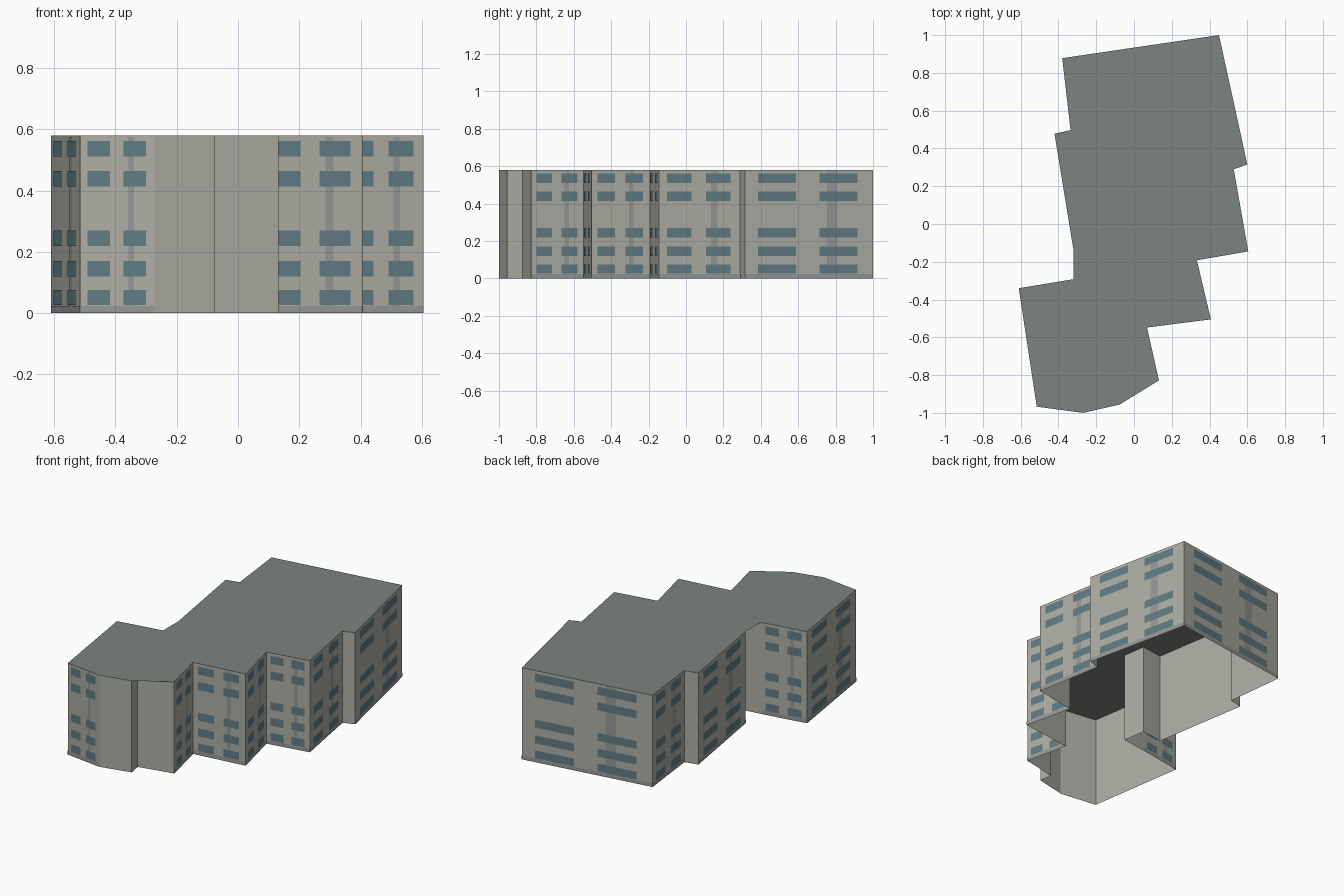
import bpy
import bmesh
from mathutils import Vector

if "Cube" in bpy.data.objects:
    bpy.data.objects.remove(bpy.data.objects["Cube"])

H = 0.58
# Footprint, counter-clockwise; third value marks a wall (to the next corner) with windows
PLAN = [
    (-0.515, -0.967, 1), (-0.27, -1.0, 0), (-0.076, -0.956, 0), (-0.09, -0.875, 0),
    (0.132, -0.828, 1), (0.069, -0.548, 1), (0.407, -0.505, 1), (0.333, -0.192, 1),
    (0.605, -0.145, 1), (0.528, 0.29, 0), (0.60, 0.315, 1), (0.45, 1.0, 1),
    (-0.38, 0.878, 1), (-0.336, 0.497, 0), (-0.421, 0.478, 1), (-0.32, -0.14, 0),
    (-0.174, -0.12, 0), (-0.153, -0.268, 0), (-0.32, -0.292, 1), (-0.61, -0.34, 1),
]
ROWS = [(0.026, 0.075), (0.12, 0.17), (0.22, 0.27), (0.413, 0.464), (0.511, 0.562)]
COLUMNS = [(0.10, 0.40), (0.58, 0.88)]


def make_material(name, color):
    mat = bpy.data.materials.new(name)
    mat.diffuse_color = (*color, 1)
    mat.use_nodes = True
    mat.node_tree.nodes["Principled BSDF"].inputs["Base Color"].default_value = mat.diffuse_color
    return mat


def make_object(name, bm, mats):
    mesh = bpy.data.meshes.new(name)
    bm.to_mesh(mesh)
    bm.free()
    for m in mats:
        mesh.materials.append(m)
    obj = bpy.data.objects.new(name, mesh)
    bpy.context.collection.objects.link(obj)
    return obj


wall_mat = make_material("wall", (0.42, 0.42, 0.375))
roof_mat = make_material("roof", (0.20, 0.23, 0.22))
glass_mat = make_material("glass", (0.12, 0.20, 0.23))
strip_mat = make_material("strip", (0.30, 0.315, 0.31))

# Open-bottomed shell: walls and flat roof
bm = bmesh.new()
low = [bm.verts.new((x, y, 0)) for x, y, _ in PLAN]
high = [bm.verts.new((x, y, H)) for x, y, _ in PLAN]
n = len(PLAN)
for i in range(n):
    j = (i + 1) % n
    bm.faces.new((low[i], low[j], high[j], high[i]))
roof = bm.faces.new(high)
roof.material_index = 1
bmesh.ops.triangulate(bm, faces=[roof])
make_object("building_shell", bm, [wall_mat, roof_mat])


def add_panels(name, mat, offset, rects):
    """Flat rectangles (u0, u1, z0, z1) laid on every windowed wall."""
    bm = bmesh.new()
    for i, (x, y, windowed) in enumerate(PLAN):
        if not windowed:
            continue
        a = Vector((x, y, 0))
        b = Vector((*PLAN[(i + 1) % n][:2], 0))
        d = b - a
        out = Vector((d.y, -d.x, 0)).normalized() * offset
        for u0, u1, z0, z1 in rects:
            corners = [(u0, z0), (u1, z0), (u1, z1), (u0, z1)]
            bm.faces.new([bm.verts.new(a + d * u + out + Vector((0, 0, z)))
                          for u, z in corners])
    make_object(name, bm, [mat])


# Plinth band, vertical strip and window panes
add_panels("plinth_band", strip_mat, 0.001, [(0, 1, 0, 0.024)])
add_panels("vertical_strips", strip_mat, 0.001, [(0.64, 0.72, 0.024, 0.575)])
add_panels("window_panes", glass_mat, 0.002,
           [(u0, u1, z0, z1) for u0, u1 in COLUMNS for z0, z1 in ROWS])
